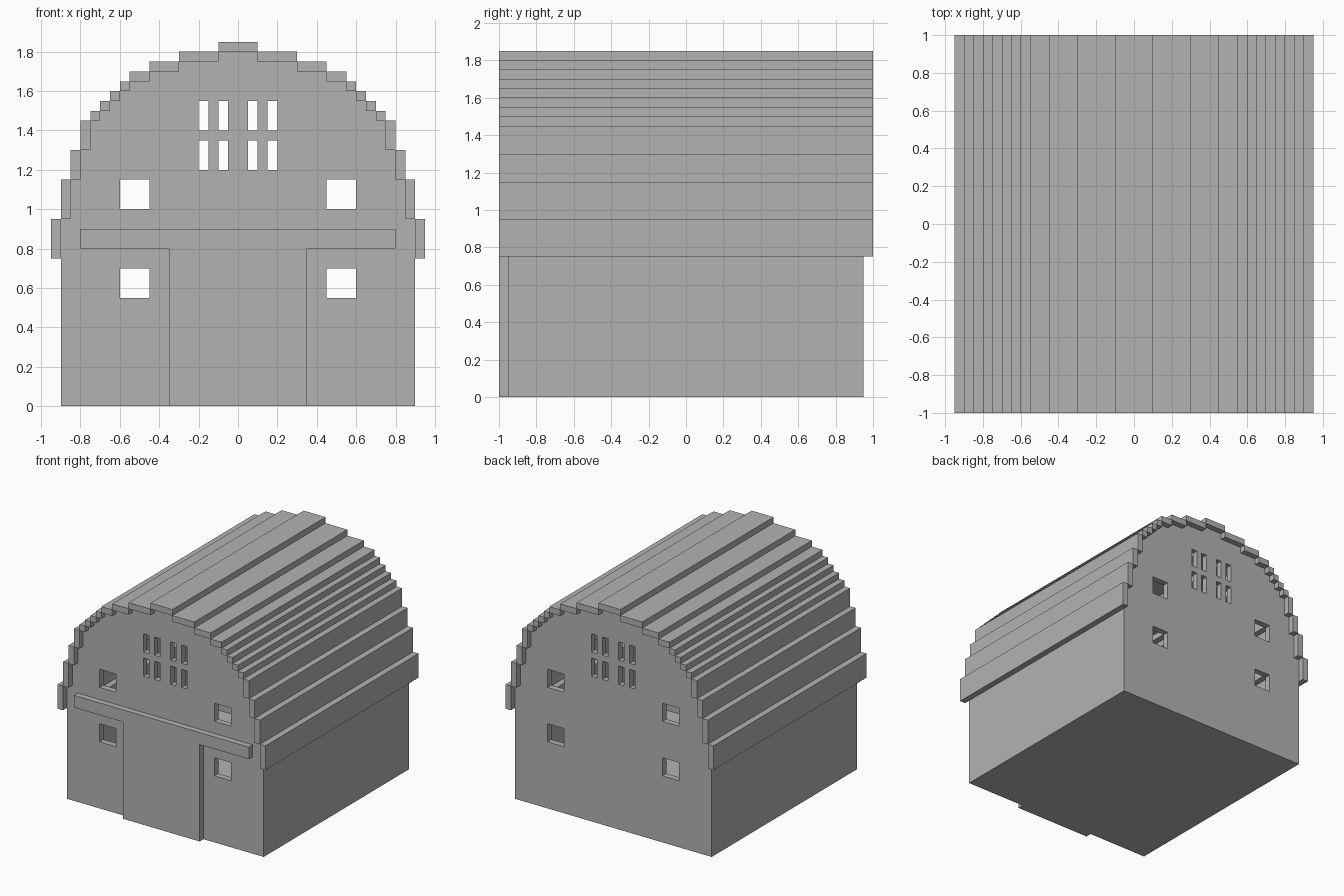
import bpy
import bmesh

cube = bpy.data.objects.get("Cube")
if cube:
    bpy.data.objects.remove(cube, do_unlink=True)

grey = bpy.data.materials.new("plain_grey")
grey.use_nodes = True
GREY = (0.45, 0.45, 0.45, 1)
grey.diffuse_color = GREY
grey.node_tree.nodes["Principled BSDF"].inputs["Base Color"].default_value = GREY

WALL = 0.05          # thickness of walls, floor and roof boards
HALF_W, HALF_D = 0.9, 0.95
EAVES = 0.75


def finish(name, bm):
    bmesh.ops.recalc_face_normals(bm, faces=bm.faces)
    mesh = bpy.data.meshes.new(name)
    bm.to_mesh(mesh)
    bm.free()
    mesh.materials.append(grey)
    obj = bpy.data.objects.new(name, mesh)
    bpy.context.collection.objects.link(obj)
    return obj


def prism(bm, outline, y0, y1):
    """Extrude an x-z outline from y0 to y1."""
    face = bm.faces.new([bm.verts.new((x, y0, z)) for x, z in outline])
    ext = bmesh.ops.extrude_face_region(bm, geom=[face])
    verts = [g for g in ext["geom"] if isinstance(g, bmesh.types.BMVert)]
    bmesh.ops.translate(bm, verts=verts, vec=(0, y1 - y0, 0))


def box(bm, x0, x1, y0, y1, z0, z1):
    prism(bm, [(x0, z0), (x1, z0), (x1, z1), (x0, z1)], y0, y1)


# Roof steps from eaves to ridge: inner x and top z of each board
steps = [(0.9, 0.95), (0.85, 1.15), (0.8, 1.3), (0.75, 1.45), (0.7, 1.5),
         (0.65, 1.55), (0.6, 1.6), (0.55, 1.65), (0.45, 1.7), (0.3, 1.75),
         (0.1, 1.8)]

# Stepped roof, both slopes plus the ridge board
bm = bmesh.new()
outer, low = HALF_W + WALL, EAVES
side = [(HALF_W, 0)]
for inner, top in steps:
    for s in (-1, 1):
        box(bm, *sorted((s * inner, s * outer)), -1, 1, low, top)
    side += [(inner, top), (steps[len(side) // 2 + 1][0], top)] if top < 1.8 else [(inner, top)]
    outer, low = inner, top
box(bm, -outer, outer, -1, 1, low, low + WALL)
finish("roof", bm)

# Window openings, cut through both gables
bm = bmesh.new()
for s in (-1, 1):
    for x, w, levels in ((0.45, 0.15, (0.55, 1.0)),
                         (0.05, 0.05, (1.2, 1.4)),
                         (0.15, 0.05, (1.2, 1.4))):
        for z in levels:
            box(bm, *sorted((s * x, s * (x + w))), -1.2, 1.2, z, z + 0.15)
cutter = finish("window_cutter", bm)
cutter.hide_render = True

# Gable walls following the underside of the roof
outline = side + [(-x, z) for x, z in reversed(side)]
for name, y in (("front_gable", -HALF_D), ("back_gable", HALF_D - WALL)):
    bm = bmesh.new()
    prism(bm, outline, y, y + WALL)
    gable = finish(name, bm)
    mod = gable.modifiers.new("windows", "BOOLEAN")
    mod.operation = "DIFFERENCE"
    mod.solver = "EXACT"
    mod.object = cutter
    bpy.context.view_layer.objects.active = gable
    bpy.ops.object.modifier_apply(modifier=mod.name)
bpy.data.objects.remove(cutter, do_unlink=True)

# Side walls and floor between the gables
inner_d = HALF_D - WALL
for name, s in (("left_wall", 1), ("right_wall", -1)):
    bm = bmesh.new()
    box(bm, *sorted((s * (HALF_W - WALL), s * HALF_W)), -inner_d, inner_d, 0, EAVES)
    finish(name, bm)
bm = bmesh.new()
box(bm, -HALF_W + WALL, HALF_W - WALL, -inner_d, inner_d, 0, WALL)
finish("floor", bm)

# Sliding door and its rail, one raised T shape on the front
bm = bmesh.new()
half = [(0.35, 0), (0.35, 0.8), (0.8, 0.8), (0.8, 0.9)]
prism(bm, half + [(-x, z) for x, z in reversed(half)], -1, -HALF_D)
finish("door_and_rail", bm)
